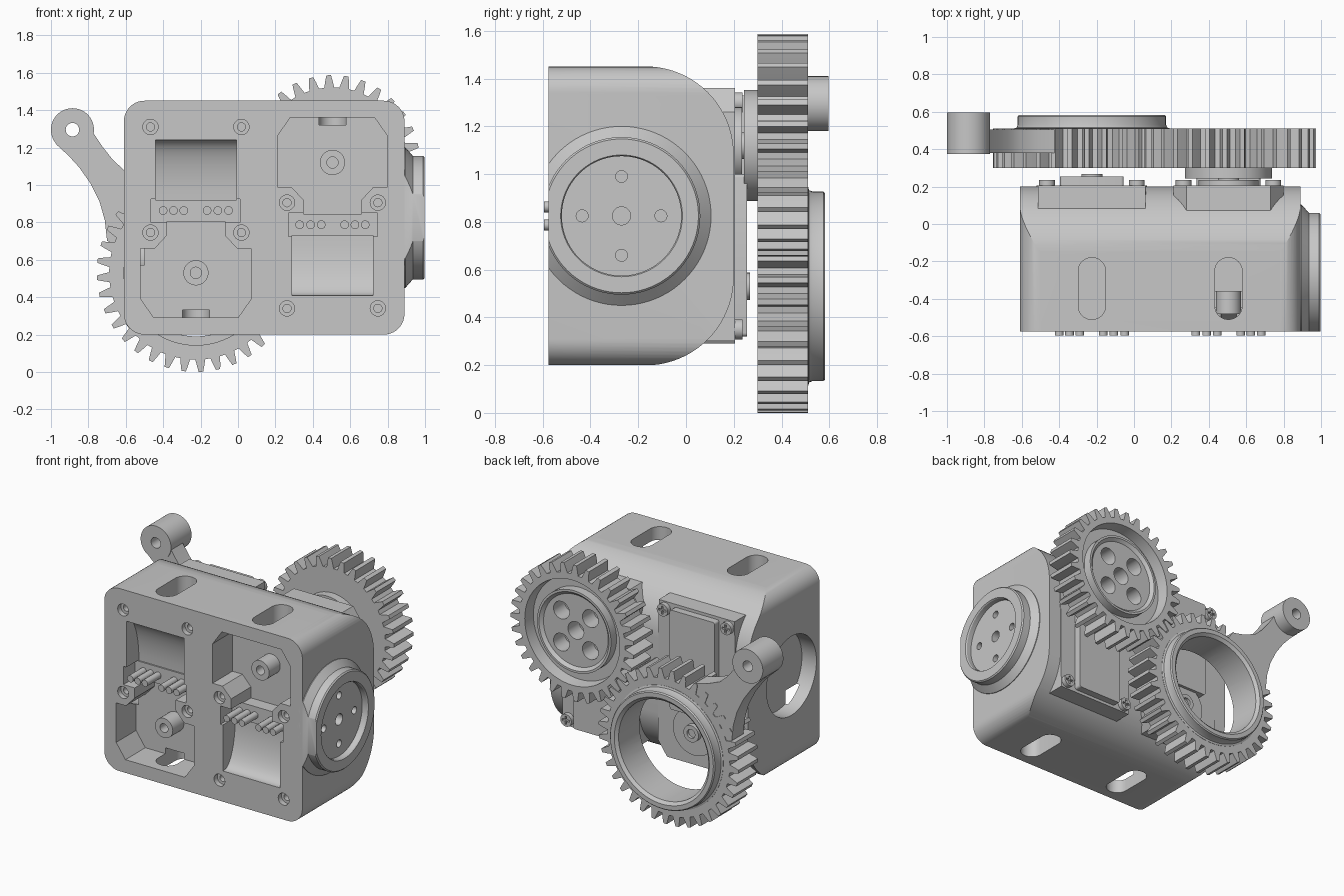
import bpy, bmesh
from math import sin, cos, pi, radians, tau

if "Cube" in bpy.data.objects:
    bpy.data.objects.remove(bpy.data.objects["Cube"], do_unlink=True)

grey = bpy.data.materials.new("plain grey")
grey.use_nodes = True
grey.diffuse_color = (0.57, 0.57, 0.57, 1)
grey.node_tree.nodes["Principled BSDF"].inputs["Base Color"].default_value = (0.57, 0.57, 0.57, 1)


def finish(name, bm):
    bmesh.ops.remove_doubles(bm, verts=bm.verts, dist=1e-5)
    bmesh.ops.recalc_face_normals(bm, faces=bm.faces)
    mesh = bpy.data.meshes.new(name)
    bm.to_mesh(mesh)
    bm.free()
    mesh.materials.append(grey)
    ob = bpy.data.objects.new(name, mesh)
    bpy.context.collection.objects.link(ob)
    return ob


def place(axis, u, v, d):
    """Axis y: outline in x, z. Axis x: outline in y, z. Axis z: outline in x, y."""
    return {"x": (d, u, v), "y": (u, d, v), "z": (u, v, d)}[axis]


def prism(name, pts, axis, lo, hi):
    bm = bmesh.new()
    ends = [[bm.verts.new(place(axis, u, v, d)) for u, v in pts] for d in (lo, hi)]
    bm.faces.new(ends[0])
    bm.faces.new(ends[1])
    for i in range(len(pts)):
        j = (i + 1) % len(pts)
        bm.faces.new((ends[0][i], ends[0][j], ends[1][j], ends[1][i]))
    return finish(name, bm)


def lathe(name, profile, axis, cu, cv, n=64):
    """Spin a closed (radius, depth) profile."""
    bm = bmesh.new()
    rings = [[bm.verts.new(place(axis, cu + r * cos(tau * k / n), cv + r * sin(tau * k / n), d))
              for k in range(n)] for r, d in profile]
    for i in range(len(profile)):
        j = (i + 1) % len(profile)
        if profile[i][0] + profile[j][0] == 0:
            continue
        for k in range(n):
            m = (k + 1) % n
            bm.faces.new((rings[i][k], rings[i][m], rings[j][m], rings[j][k]))
    return finish(name, bm)


def rod(name, r, lo, hi, axis, cu, cv, n=32):
    return lathe(name, [(0, lo), (r, lo), (r, hi), (0, hi)], axis, cu, cv, n)


def rect(u0, u1, v0, v1):
    return [(u0, v0), (u1, v0), (u1, v1), (u0, v1)]


def rounded(u0, u1, v0, v1, r, n=10):
    pts = []
    for q, (u, v) in enumerate([(u1 - r, v1 - r), (u0 + r, v1 - r), (u0 + r, v0 + r), (u1 - r, v0 + r)]):
        pts += [(u + r * cos(pi / 2 * (q + k / n)), v + r * sin(pi / 2 * (q + k / n))) for k in range(n + 1)]
    return pts


def boolean(ob, cutters, op="DIFFERENCE"):
    for c in cutters:
        mod = ob.modifiers.new("cut", "BOOLEAN")
        mod.operation, mod.object, mod.solver = op, c, "EXACT"
    bpy.context.view_layer.update()
    mesh = bpy.data.meshes.new_from_object(ob.evaluated_get(bpy.context.evaluated_depsgraph_get()))
    ob.modifiers.clear()
    ob.data = mesh
    for c in cutters:
        bpy.data.objects.remove(c, do_unlink=True)
    return ob


FRONT, BACK, FLOOR = -0.575, 0.2, -0.36
SERVOS = [(-0.225, 0.53, 1), (0.505, 1.12, -1)]   # the second is turned half a circle

# Housing: rounded front outline crossed with a side outline rounded at the back
housing = prism("housing", rounded(-0.61, 0.89, 0.2, 1.45, 0.11), "y", FRONT, BACK + 0.1)
R, LOW, TOP = 0.37, 0.199, 1.451
arc = [radians(90 * k / 20) for k in range(21)]
side = [(FRONT - 0.1, LOW)] + [(BACK - R + R * sin(a), LOW + R - R * cos(a)) for a in arc]
side += [(BACK - R + R * cos(a), TOP - R + R * sin(a)) for a in arc] + [(FRONT - 0.1, TOP)]
boolean(housing, [prism("cutter", side, "x", -1, 1)], "INTERSECT")

cutters = [rod("cutter", 0.27, -0.7, -0.5, "x", -0.27, 0.825, 64)]
end = [(0.225, -0.24), (0.295, -0.14)]
half = end + [(0.295, 0.13), (0.22, 0.13), (0.155, 0.2), (0.155, 0.275)]


def mirrored(pts):
    return pts + [(-u, v) for u, v in reversed(pts)]


for cx, cz, s in SERVOS:
    def put(pts):
        return [(cx + s * u, cz + s * v) for u, v in pts]
    cutters.append(prism("cutter", put(mirrored(half)), "y", -0.7, FLOOR))
    cutters.append(prism("cutter", put(rect(-0.24, 0.235, 0.27, 0.395)), "y", -0.7, -0.45))
    # Scooped recess beside the connector
    scoop = [(-0.7, cz + s * 0.71)]
    scoop += [(FRONT + 0.015 + 0.12 * sin(a), cz + s * (0.71 - 0.32 * (1 - cos(a)))) for a in arc[::2]]
    scoop += [(-0.7, cz + s * 0.39)]
    cutters.append(prism("cutter", scoop, "x", cx - 0.217, cx + 0.217))
    # Counterbored screw holes
    for u, v in put([(-0.243, 0.78), (0.243, 0.78), (-0.243, 0.215), (0.243, 0.215)]):
        cutters.append(lathe("cutter", [(0, -0.7), (0.041, -0.7), (0.041, -0.54), (0.022, -0.54),
                                        (0.022, -0.46), (0, -0.46)], "y", u, v, 24))
    # Oblong slots through the top and bottom walls
    for lo, hi in ((0.1, 0.33), (1.32, 1.6)):
        cutters.append(prism("cutter", rounded(cx - 0.073, cx + 0.073, -0.51, -0.18, 0.072), "z", lo, hi))
boolean(housing, cutters)

# Servos: pivot, pins, flange, cover and screws
for (cx, cz, s), word in zip(SERVOS, ("lower", "upper")):
    def spot(pts):
        return [(cx + s * u, cz + s * v) for u, v in pts]
    lathe(f"{word}_front_pivot", [(0, FLOOR - 0.01), (0, FLOOR + 0.02), (0.067, FLOOR + 0.02),
                                  (0.067, -0.48), (0.03, -0.48), (0.03, FLOOR - 0.01)][2:5]
          + [(0.03, FLOOR + 0.02)], "y", cx, cz)
    for i, u in enumerate((-0.175, -0.12, -0.065, 0.06, 0.117, 0.175)):
        rod(f"{word}_pin_{i + 1}", 0.023, -0.595, -0.44, "y", cx + s * u, cz + s * 0.333, 16)
    prism(f"{word}_servo_flange", spot(mirrored(end + [(0.287, 0.82)])), "y", 0.07, 0.205)
    prism(f"{word}_servo_cover", spot(rounded(-0.17, 0.17, 0.12, 0.8, 0.015, 4)), "y", 0.15, 0.255)
    rod(f"{word}_output_collar", 0.16, 0.15, 0.235, "y", cx, cz, 48)
    lathe(f"{word}_output_shaft", [(0, 0.2), (0.057, 0.2), (0.057, 0.268), (0.03, 0.268),
                                   (0.03, 0.25), (0, 0.25)], "y", cx, cz, 32)
    for i, (x, z) in enumerate(spot([(-0.24, 0.77), (0.24, 0.77)])):
        screw = rod(f"{word}_back_screw_{i + 1}", 0.042, 0.19, 0.236, "y", x, z, 24)
        boolean(screw, [prism("cutter", rect(x - 0.028, x + 0.028, z - 0.007, z + 0.007), "y", 0.22, 0.3),
                        prism("cutter", rect(x - 0.007, x + 0.007, z - 0.028, z + 0.028), "y", 0.22, 0.3)])

# Side coupling, trimmed flush with the front of the housing
coupling = lathe("side_coupling", [(0, 0.85), (0.375, 0.85), (0.375, 0.895), (0.33, 0.935), (0.33, 0.99),
                                   (0.322, 0.998), (0.255, 0.998), (0.25, 0.99), (0.25, 0.955), (0, 0.955)],
                 "x", -0.27, 0.825, 80)
cutters = [prism("cutter", rect(-1, FRONT, 0, 2), "x", 0.8, 1.1),
           rod("cutter", 0.038, 0.9, 1.1, "x", -0.27, 0.825, 24)]
for k in range(4):
    cutters.append(rod("cutter", 0.025, 0.9, 1.1, "x",
                       -0.27 + 0.165 * cos(k * pi / 2), 0.825 + 0.165 * sin(k * pi / 2), 20))
boolean(coupling, cutters)


# Spur gears
def gear(name, cx, cz, tip, teeth, first):
    pts, step = [], tau / teeth
    for k in range(teeth):
        a = radians(first) + k * step
        for off, r in ((-0.33, tip - 0.066), (-0.22, tip - 0.03), (-0.13, tip),
                       (0.13, tip), (0.22, tip - 0.03), (0.33, tip - 0.066)):
            pts.append((cx + r * cos(a + off * step), cz + r * sin(a + off * step)))
    return prism(name, pts, "y", 0.3, 0.51)


lx, lz, _ = SERVOS[0]
ux, uz, _ = SERVOS[1]

# Upper gear with a dished back, hub and five holes
upper = gear("upper_gear", ux, uz, 0.467, 31, 92.5)
cutters = [lathe("cutter", [(0.28, 0.6), (0.28, 0.43), (0.35, 0.43), (0.37, 0.6)], "y", ux, uz),
           lathe("cutter", [(0, 0.6), (0.29, 0.6), (0.29, 0.49), (0.265, 0.49), (0.245, 0.47), (0, 0.47)],
                 "y", ux, uz)]
for k in range(5):
    d = 0.155 if k else 0
    a = (k + 0.5) * pi / 2
    cutters.append(rod("cutter", 0.06, 0.35, 0.6, "y", ux + d * cos(a), uz + d * sin(a)))
boolean(upper, cutters)
rod("upper_gear_hub", 0.233, 0.243, 0.305, "y", ux, uz, 64)

# Lower ring gear with a collar
lower = gear("lower_ring_gear", lx, lz, 0.53, 36, -87.1)
boolean(lower, [rod("cutter", 0.34, 0.2, 0.6, "y", lx, lz, 80), rod("cutter", 0.387, 0.2, 0.34, "y", lx, lz, 80)])
lathe("ring_collar", [(0.34, 0.5), (0.415, 0.5), (0.415, 0.512), (0.402, 0.516), (0.397, 0.53), (0.397, 0.575),
                      (0.39, 0.583), (0.36, 0.583), (0.34, 0.565)], "y", lx, lz, 80)

# Lever arm flaring out of the ring gear, with a drilled end boss
outer = [(-0.93, 1.215), (-0.97, 1.215), (-0.905, 1.155), (-0.85, 1.095), (-0.79, 1.01), (-0.74, 0.91),
         (-0.712, 0.81), (-0.7, 0.7)]
root = [(lx + 0.42 * cos(radians(a)), lz + 0.42 * sin(radians(a))) for a in range(160, 112, -5)]
inner = [(-0.42, 1.02), (-0.51, 1.04), (-0.61, 1.08), (-0.67, 1.135), (-0.725, 1.205), (-0.775, 1.28),
         (-0.82, 1.28), (-0.87, 1.235)]
prism("lever_arm", outer + root + inner, "y", 0.38, 0.505)
lathe("lever_end_boss", [(0.036, 0.375), (0.115, 0.375), (0.115, 0.597), (0.036, 0.597)], "y", -0.885, 1.295)

# Smooth the curves and keep the edges sharp
bpy.ops.object.select_all(action="DESELECT")
for ob in bpy.context.collection.objects:
    if ob.type == "MESH":
        ob.select_set(True)
        bpy.context.view_layer.objects.active = ob
bpy.ops.object.shade_smooth_by_angle(angle=radians(25))
